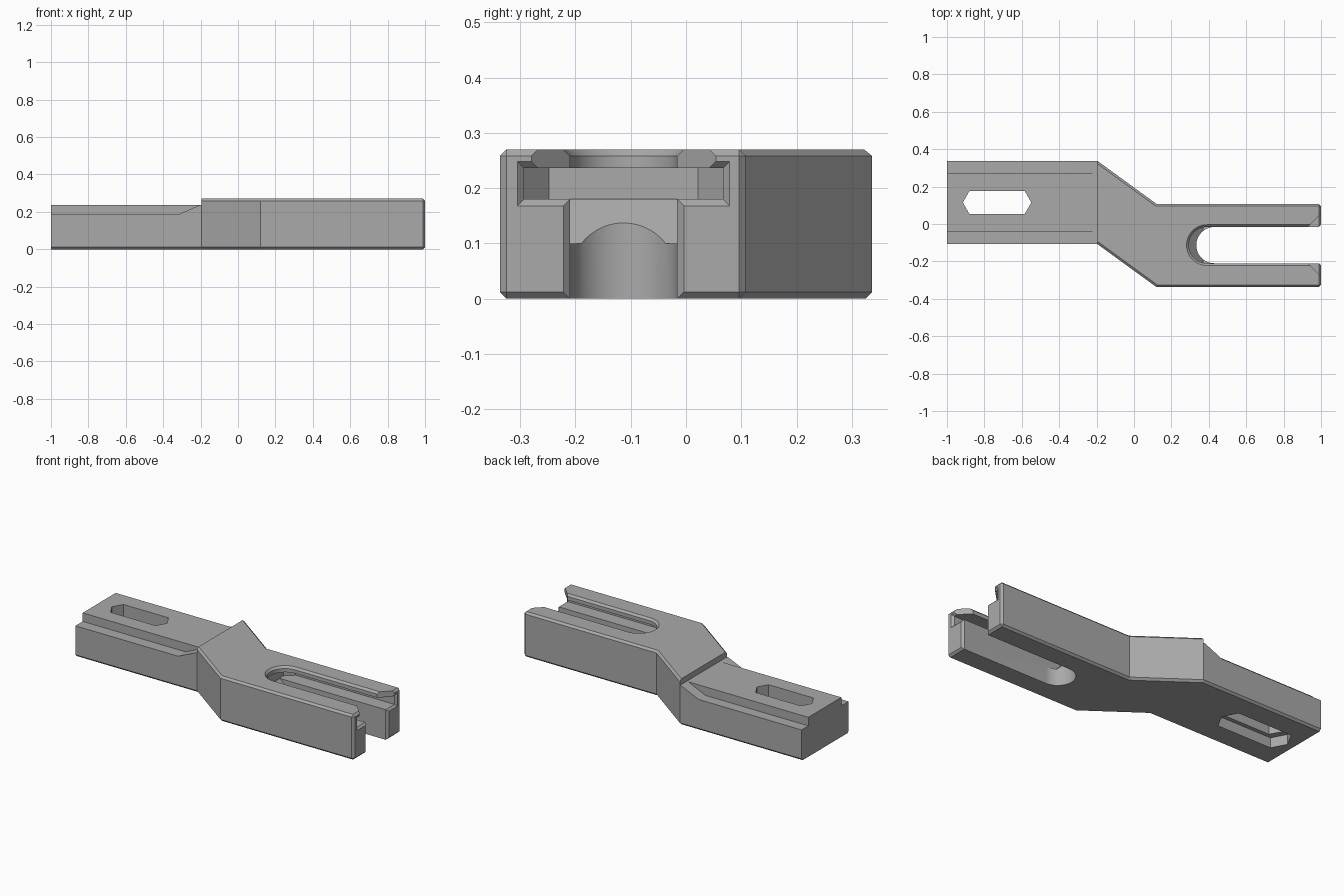
import bpy
import bmesh
from math import pi, cos, sin

if "Cube" in bpy.data.objects:
    bpy.data.objects.remove(bpy.data.objects["Cube"])

grey = bpy.data.materials.new("grey plastic")
grey.use_nodes = True
grey.diffuse_color = (0.4, 0.4, 0.4, 1)
grey.node_tree.nodes["Principled BSDF"].inputs["Base Color"].default_value = (0.4, 0.4, 0.4, 1)

HEIGHT = 0.27
CHAMFER = 0.012
SLOT_Y = -0.113
SLOT_HALF = 0.097
HOLE_X, HOLE_Y = -0.732, 0.115


def loft(name, start, end):
    """Solid between two matching rings of 3D points."""
    bm = bmesh.new()
    a = [bm.verts.new(p) for p in start]
    b = [bm.verts.new(p) for p in end]
    bm.faces.new(a)
    bm.faces.new(b)
    for i in range(len(a)):
        j = (i + 1) % len(a)
        bm.faces.new((a[i], a[j], b[j], b[i]))
    bmesh.ops.recalc_face_normals(bm, faces=bm.faces)
    mesh = bpy.data.meshes.new(name)
    bm.to_mesh(mesh)
    bm.free()
    obj = bpy.data.objects.new(name, mesh)
    bpy.context.collection.objects.link(obj)
    mesh.materials.append(grey)
    return obj


def upright(name, outline, z0, z1, outline2=None):
    return loft(name, [(x, y, z0) for x, y in outline],
                [(x, y, z1) for x, y in outline2 or outline])


def sideways(name, profile, y0, y1):
    return loft(name, [(x, y0, z) for x, z in profile],
                [(x, y1, z) for x, z in profile])


def cut(cutter):
    mod = body.modifiers.new("cut", 'BOOLEAN')
    mod.operation = 'DIFFERENCE'
    mod.solver = 'EXACT'
    mod.object = cutter
    cutter.hide_render = True
    bpy.context.view_layer.objects.active = body
    bpy.ops.object.modifier_apply(modifier=mod.name)
    bpy.data.objects.remove(cutter)


def round_slot(cx, r, end=1.1):
    arc = [(cx + r * cos(pi / 2 + pi * i / 24), SLOT_Y + r * sin(pi / 2 + pi * i / 24))
           for i in range(25)]
    return arc + [(end, SLOT_Y - r), (end, SLOT_Y + r)]


def hexagon(length, straight, half):
    pts = [(-length, 0), (-straight, half), (straight, half),
           (length, 0), (straight, -half), (-straight, -half)]
    return [(HOLE_X + x, HOLE_Y + y) for x, y in pts]


def end_flare(name, half, z0, z1):
    """Chamfer where a channel leaves the fork end."""
    def ring(x, g):
        return [(x, SLOT_Y + s * (half + g), z) for s, z in
                ((-1, z0 - g), (1, z0 - g), (1, z1 + g), (-1, z1 + g))]
    return loft(name, ring(1 - CHAMFER, 0), ring(1.01, CHAMFER + 0.01))


# Offset bar with chamfered edges, square at the tongue end
body = upright("offset_bracket", [
    (-1, -0.108), (-0.195, -0.108), (0.12, -0.337), (1, -0.337),
    (1, 0.108), (0.12, 0.108), (-0.195, 0.337), (-1, 0.337)], 0, HEIGHT)
bm = bmesh.new()
bm.from_mesh(body.data)
edges = []
for e in bm.edges:
    p, q = (v.co for v in e.verts)
    flat = abs(p.z - q.z) < 0.01
    tongue_end = p.x < -0.99 and q.x < -0.99
    if (flat and not tongue_end) or (not flat and p.x > 0.99):
        edges.append(e)
bmesh.ops.bevel(bm, geom=edges, offset=CHAMFER, segments=1, affect='EDGES')
bm.to_mesh(body.data)
bm.free()

# Lowered tongue with a ramped ledge on each side
cut(sideways("tongue_top_cutter", [(-1.1, 0.236), (-0.195, 0.236), (-0.195, 0.4), (-1.1, 0.4)], -1, 1))
ledge = [(-1.1, 0.185), (-0.32, 0.185), (-0.205, 0.236), (-0.205, 0.4), (-1.1, 0.4)]
cut(sideways("ledge_cutter", ledge, 0.273, 0.6))
cut(sideways("ledge_cutter", ledge, -0.6, -0.039))

# Long hexagonal hole with a wider pocket underneath
cut(upright("hole_cutter", hexagon(0.183, 0.148, 0.061), -0.1, 0.4))
cut(upright("pocket_cutter", hexagon(0.225, 0.18, 0.085), -0.1, 0.06))

# Fork slot, its upper opening and the chamfered lip
cut(upright("slot_cutter", round_slot(0.43, SLOT_HALF), -0.1, 0.2))
cut(upright("lip_cutter", round_slot(0.39, SLOT_HALF), 0.2, 0.4))
cut(upright("lip_chamfer_cutter", round_slot(0.39, SLOT_HALF), HEIGHT - CHAMFER, HEIGHT + 0.01,
            round_slot(0.39, SLOT_HALF + CHAMFER + 0.01)))

# Wide channel inside the fork, tapered at its inner end
channel = [(1.1, 0.18), (0.335, 0.18), (0.285, 0.135)]
channel = [(x, SLOT_Y + w) for x, w in channel] + [(x, SLOT_Y - w) for x, w in reversed(channel)]
cut(upright("channel_cutter", channel, 0.18, 0.236))
cut(sideways("ramp_cutter", [(0.285, 0.185), (0.37, 0.1), (0.45, 0.1), (0.45, 0.2), (0.285, 0.2)],
             SLOT_Y - SLOT_HALF, SLOT_Y + SLOT_HALF))

# Lead-in chamfers at the fork mouth
cut(end_flare("slot_flare_cutter", SLOT_HALF, -0.2, 0.2))
cut(end_flare("channel_flare_cutter", 0.18, 0.18, 0.236))
cut(upright("lip_flare_cutter", [(0.93, SLOT_Y - SLOT_HALF), (1.01, SLOT_Y - 0.177),
                                 (1.01, SLOT_Y + 0.177), (0.93, SLOT_Y + SLOT_HALF)], 0.21, 0.4))

# Flat faces, smooth only around the slot end
bpy.ops.object.select_all(action='DESELECT')
body.select_set(True)
bpy.context.view_layer.objects.active = body
bpy.ops.object.shade_smooth_by_angle(angle=0.3)
